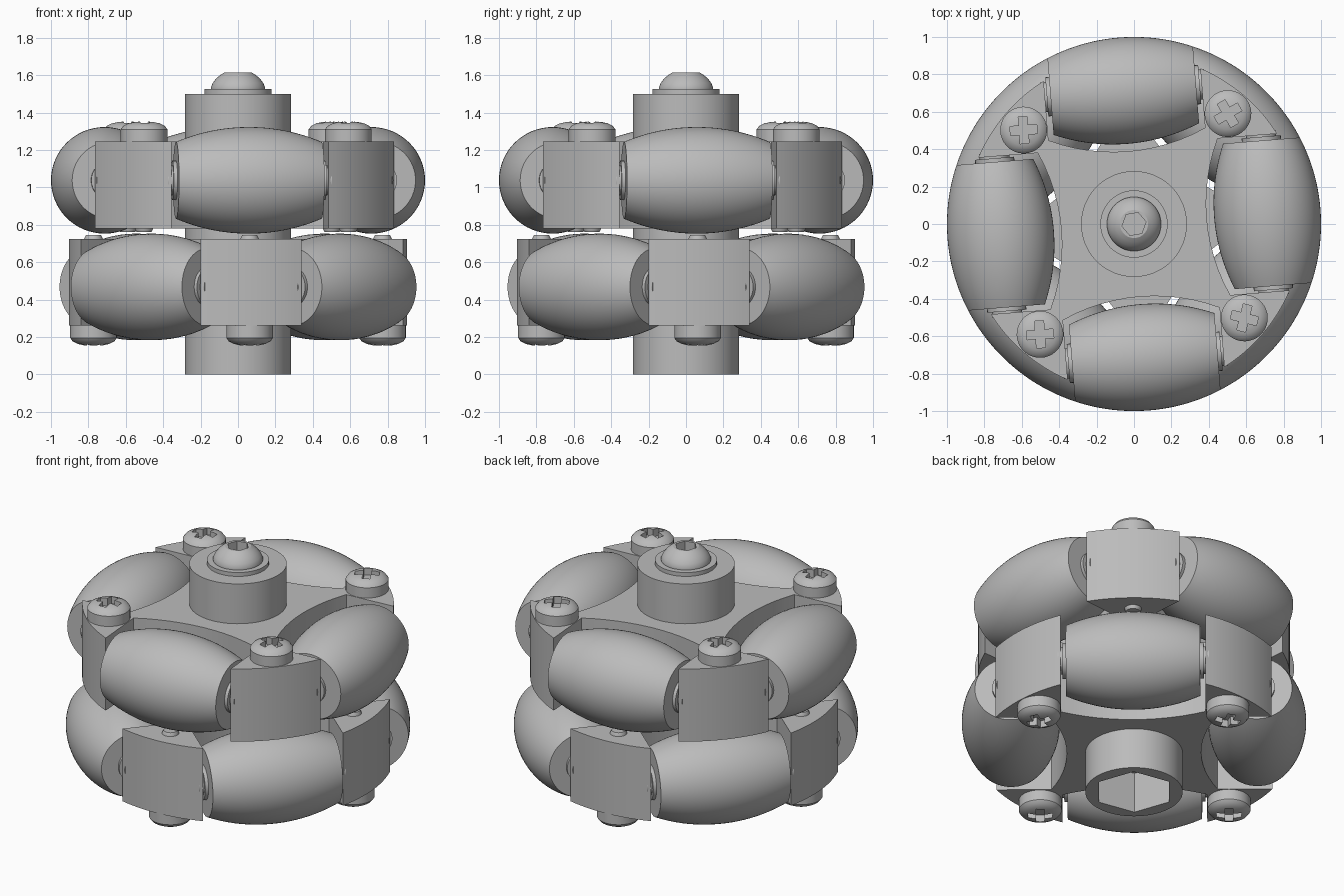
import bpy, bmesh
from math import sqrt, radians, pi, cos, sin
from mathutils import Matrix, Vector

cube = bpy.data.objects.get("Cube")
if cube:
    bpy.data.objects.remove(cube, do_unlink=True)

GREY = (0.5, 0.5, 0.5, 1)
mat = bpy.data.materials.new("plain grey")
mat.use_nodes = True
mat.diffuse_color = GREY
mat.node_tree.nodes["Principled BSDF"].inputs["Base Color"].default_value = GREY


def rot(deg, axis="Z"):
    return Matrix.Rotation(radians(deg), 4, axis)


def move(x, y, z):
    return Matrix.Translation((x, y, z))


def finish(name, bm):
    bmesh.ops.recalc_face_normals(bm, faces=bm.faces)
    mesh = bpy.data.meshes.new(name)
    bm.to_mesh(mesh)
    bm.free()
    mesh.materials.append(mat)
    ob = bpy.data.objects.new(name, mesh)
    bpy.context.collection.objects.link(ob)
    return ob


def select(ob):
    bpy.ops.object.select_all(action="DESELECT")
    ob.select_set(True)
    bpy.context.view_layer.objects.active = ob


def smooth(ob):
    select(ob)
    bpy.ops.object.shade_smooth_by_angle(angle=radians(30))
    return ob


def lathe(name, profile, steps=48):
    """Spin (radius, height) points around z."""
    bm = bmesh.new()
    vs = [bm.verts.new((r, 0, z)) for r, z in profile]
    es = [bm.edges.new(pair) for pair in zip(vs, vs[1:])]
    bmesh.ops.spin(bm, geom=vs + es, cent=(0, 0, 0), axis=(0, 0, 1),
                   angle=2 * pi, steps=steps, use_merge=True)
    bmesh.ops.remove_doubles(bm, verts=bm.verts, dist=0.0001)
    return finish(name, bm)


def prism(name, outline, z0, z1):
    """Extrude a flat outline from z0 to z1."""
    bm = bmesh.new()
    face = bm.faces.new([bm.verts.new((x, y, z0)) for x, y in outline])
    top = bmesh.ops.extrude_face_region(bm, geom=[face])["geom"]
    verts = [v for v in top if isinstance(v, bmesh.types.BMVert)]
    bmesh.ops.translate(bm, verts=verts, vec=(0, 0, z1 - z0))
    return finish(name, bm)


def hexagon(r):
    return [(r * cos(k * pi / 3), r * sin(k * pi / 3)) for k in range(6)]


def cut(ob, cutter):
    mod = ob.modifiers.new("cut", "BOOLEAN")
    mod.operation, mod.solver, mod.object = "DIFFERENCE", "EXACT", cutter
    bpy.context.view_layer.update()
    select(ob)
    bpy.ops.object.modifier_apply(modifier=mod.name)
    bpy.data.objects.remove(cutter, do_unlink=True)


def place(source, name, matrix):
    ob = bpy.data.objects.new(name, source.data)
    bpy.context.collection.objects.link(ob)
    ob.matrix_world = matrix


AXLE, HALF, RIM, GAP = 0.715, 0.39, 0.905, 0.42
BASE, TOP = -0.2575, 0.2075

# Barrel roller: its outer edge follows the wheel's unit circle
ts = [HALF * k / 12 for k in range(-12, 13)]
barrel = [(sqrt(1 - t * t) - AXLE, t) for t in ts]
roller = smooth(lathe("roller", [(0, -HALF)] + barrel + [(0, HALF)], 64))

# Spacer bosses and pin through a roller
E = HALF + 0.05
pin = smooth(lathe("roller_pin", [(0, -E), (0.08, -E), (0.08, -0.41), (0.105, -0.41),
                                  (0.105, 0.41), (0.08, 0.41), (0.08, E), (0, E)], 32))

# Wheel body: four corner blocks joined by pockets shaped around the rollers
quarter = []
reach = sqrt(RIM ** 2 - GAP ** 2)
start, end = Vector((reach, GAP)), Vector((GAP, reach))
for k in range(13):
    quarter.append(tuple(start.lerp(end, k / 12).normalized() * RIM))
for k in range(13):
    t = GAP - 2 * GAP * k / 12
    quarter.append((t, AXLE - (sqrt(1 - t * t) - AXLE) - 0.04))
outline = []
for k in range(4):
    for x, y in quarter:
        v = rot(90 * k) @ Vector((x, y, 0))
        outline.append((v.x, v.y))
body = smooth(prism("wheel_body", outline, BASE, TOP))

# Pan head screw with a cross recess, and its shaft tip
head = lathe("screw_head", [(0, 0), (0.125, 0), (0.125, 0.065), (0.112, 0.083),
                            (0.085, 0.097), (0.05, 0.105), (0, 0.108)], 40)
a, b = 0.024, 0.072
cross = [(b, -a), (b, a), (a, a), (a, b), (-a, b), (-a, a),
         (-b, a), (-b, -a), (-a, -a), (-a, -b), (a, -b), (a, -a)]
cut(head, prism("recess_cutter", cross, 0.055, 0.2))
smooth(head)
tip = smooth(lathe("screw_tip", [(0, -0.02), (0.04, -0.02), (0.05, 0), (0.05, 0.1), (0, 0.1)], 24))

# Two wheels, the lower one flipped and turned by an eighth
wheels = {"upper": move(0, 0, 1.0375) @ rot(4.6),
          "lower": move(0, 0, 0.4675) @ rot(49.6) @ rot(180, "X")}
TURNS = (30, 4, 4, -14)
for level, frame in wheels.items():
    place(body, level + "_wheel_body", frame)
    for k in range(4):
        arm = frame @ rot(90 * k)
        axle = arm @ move(AXLE, 0, 0) @ rot(90, "X")
        place(roller, f"{level}_roller_{k + 1}", axle)
        place(pin, f"{level}_roller_pin_{k + 1}", axle)
        bolt = arm @ rot(45) @ move(0.775, 0, 0)
        turn = rot(TURNS[k] - 90 * k - 49.6)
        place(head, f"{level}_screw_head_{k + 1}", bolt @ move(0, 0, TOP) @ turn)
        place(tip, f"{level}_screw_tip_{k + 1}", bolt @ move(0, 0, BASE))
for part in (roller, pin, body, head, tip):
    bpy.data.objects.remove(part, do_unlink=True)

# Central hub with a hexagonal bore
hub = lathe("hub", [(0, 0), (0.283, 0), (0.283, 1.5), (0, 1.5)], 64)
bore = prism("bore_cutter", hexagon(0.235), -0.1, 1.4)
bore.matrix_world = rot(49.6)
cut(hub, bore)
smooth(hub)

# Washer and domed cap screw with a hexagonal socket
smooth(lathe("cap_washer", [(0, 1.49), (0.18, 1.49), (0.18, 1.525), (0, 1.525)]))
dome = [(0.145, 1.525), (0.145, 1.535), (0.135, 1.558), (0.118, 1.58),
        (0.096, 1.6), (0.075, 1.613)]
cap = lathe("cap_screw", [(0, 1.51), (0.145, 1.51)] + dome + [(0, 1.613)])
socket = prism("socket_cutter", hexagon(0.065), 1.545, 1.7)
socket.matrix_world = rot(10)
cut(cap, socket)
smooth(cap)
